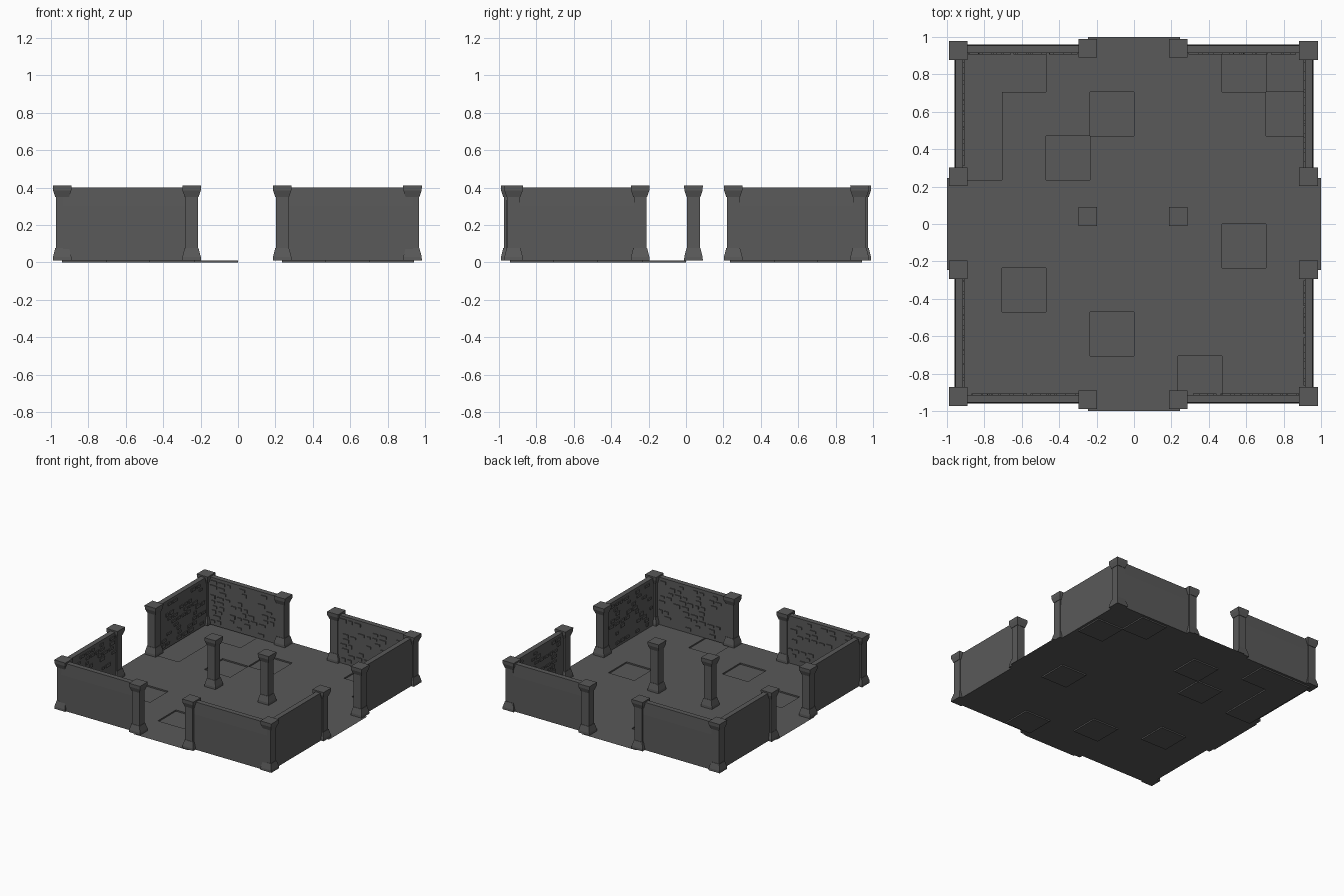
import bpy, bmesh, random
from mathutils import Matrix, Vector
from math import pi

if "Cube" in bpy.data.objects:
    bpy.data.objects.remove(bpy.data.objects["Cube"])

random.seed(4)
FLOOR = 0.011      # floor sheet height; sunken slabs drop to z = 0
CELL = 0.235

stone = bpy.data.materials.new("dark grey stone")
stone.diffuse_color = (0.1, 0.1, 0.1, 1)
stone.use_nodes = True
stone.node_tree.nodes["Principled BSDF"].inputs["Base Color"].default_value = stone.diffuse_color


def finish(name, bm, normals=True):
    bmesh.ops.remove_doubles(bm, verts=bm.verts, dist=0.0002)
    if normals:
        bmesh.ops.recalc_face_normals(bm, faces=bm.faces)
    me = bpy.data.meshes.new(name)
    bm.to_mesh(me)
    bm.free()
    me.materials.append(stone)
    ob = bpy.data.objects.new(name, me)
    bpy.context.collection.objects.link(ob)
    return ob


def quad(bm, *pts):
    bm.faces.new([bm.verts.new(p) for p in pts])


# Floor: single sheet of slabs, some sunken, with door sills
sunken = {(0, 7), (1, 7), (0, 6), (0, 5), (3, 6), (2, 5), (6, 7),
          (7, 6), (6, 3), (1, 2), (3, 1), (5, 0)}
bm = bmesh.new()
for i in range(8):
    for j in range(8):
        x0, y0 = (i - 4) * CELL, (j - 4) * CELL
        x1, y1 = x0 + CELL, y0 + CELL
        z = 0 if (i, j) in sunken else FLOOR
        quad(bm, (x0, y0, z), (x1, y0, z), (x1, y1, z), (x0, y1, z))
        if z == 0:   # riser wherever the neighbour is not sunken
            for di, dj, a, b in ((-1, 0, (x0, y0), (x0, y1)), (1, 0, (x1, y1), (x1, y0)),
                                 (0, -1, (x1, y0), (x0, y0)), (0, 1, (x0, y1), (x1, y1))):
                if (i + di, j + dj) not in sunken:
                    quad(bm, (*a, 0), (*b, 0), (*b, FLOOR), (*a, FLOOR))
for k in range(4):
    r = Matrix.Rotation(k * pi / 2, 3, 'Z')
    quad(bm, *[r @ Vector(p) for p in ((-0.247, 0.94, FLOOR), (0.247, 0.94, FLOOR),
                                       (0.247, 1.0, FLOOR), (-0.247, 1.0, FLOOR))])
finish("floor", bm, normals=False)


# Walls: extruded profile (outward distance, height) with rough stones inside
PROFILE = [(0.913, FLOOR), (0.96, FLOOR), (0.96, 0.30), (0.955, 0.40), (0.913, 0.40)]


def wall(name, angle, a0, a1):
    bm = bmesh.new()
    face = bm.faces.new([bm.verts.new((a0, d, z)) for d, z in PROFILE])
    ext = bmesh.ops.extrude_face_region(bm, geom=[face], use_keep_orig=True)
    bmesh.ops.translate(bm, vec=(a1 - a0, 0, 0),
                        verts=[v for v in ext["geom"] if isinstance(v, bmesh.types.BMVert)])
    bmesh.ops.transform(bm, matrix=Matrix.Rotation(angle, 4, 'Z'), verts=bm.verts)
    finish(name, bm)

    # thin proud stones scattered over the inner face in staggered courses
    bm = bmesh.new()
    for row in range(9):
        x = a0 + 0.045 + random.uniform(0, 0.04)
        while x < a1 - 0.09:
            w = random.uniform(0.03, 0.06)
            if random.random() < 0.5:
                m = Matrix.Translation((x + w / 2, 0.911, 0.045 + row * 0.04))
                m = m @ Matrix.Diagonal((w, 0.01, random.uniform(0.016, 0.028), 1))
                bmesh.ops.create_cube(bm, size=1, matrix=m)
            x += w + 0.02
    bmesh.ops.transform(bm, matrix=Matrix.Rotation(angle, 4, 'Z'), verts=bm.verts)
    finish(name + "_stones", bm)


for k, side in enumerate(("back", "left", "front", "right")):
    wall(side + "_wall_a", k * pi / 2, -0.935, -0.245)
    wall(side + "_wall_b", k * pi / 2, 0.245, 0.935)


# Pillars: square sections (half width, height) with flared base and cap
SECTIONS = [(0.05, FLOOR), (0.049, 0.03), (0.037, 0.077), (0.034, 0.077),
            (0.034, 0.35), (0.037, 0.35), (0.049, 0.385), (0.05, 0.412)]


def pillar(name, x, y):
    bm = bmesh.new()
    rings = [[bm.verts.new((x + sx * h, y + sy * h, z))
              for sx, sy in ((-1, -1), (1, -1), (1, 1), (-1, 1))] for h, z in SECTIONS]
    for lo, hi in zip(rings, rings[1:]):
        for n in range(4):
            m = (n + 1) % 4
            bm.faces.new((lo[n], lo[m], hi[m], hi[n]))
    bm.faces.new(rings[0][::-1])
    bm.faces.new(rings[-1])
    finish(name, bm)


for sx, x in (("left", -0.94), ("right", 0.933)):
    for sy, y in (("front", -0.922), ("back", 0.928)):
        pillar(f"corner_pillar_{sx}_{sy}", x, y)
    for sy, y in (("front", -0.245), ("back", 0.252)):
        pillar(f"side_door_pillar_{sx}_{sy}", x, y)
for sx, x in (("left", -0.248), ("right", 0.236)):
    for sy, y in (("front", -0.94), ("back", 0.94)):
        pillar(f"door_pillar_{sx}_{sy}", x, y)
    pillar(f"centre_pillar_{sx}", x, 0.04)
